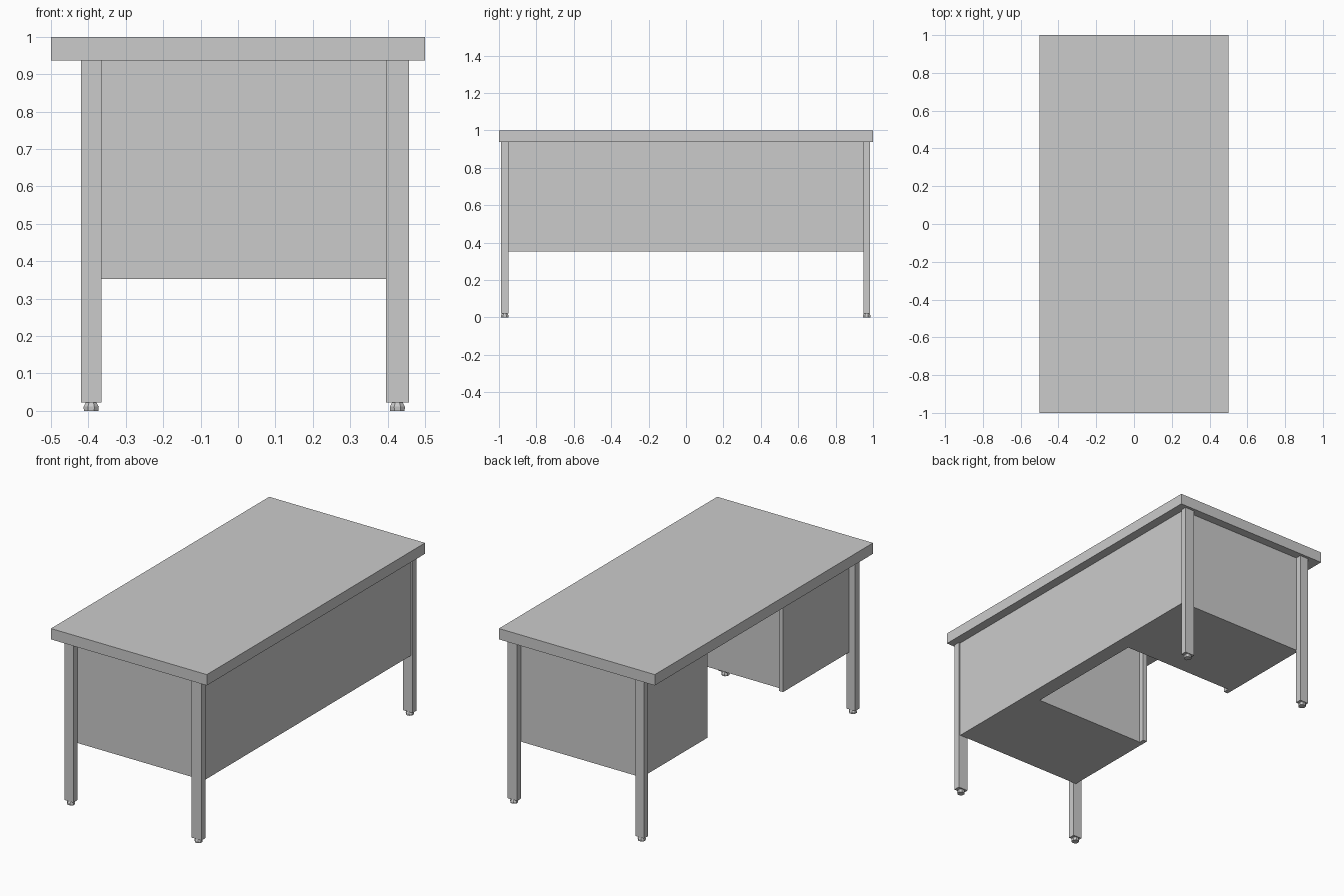
import bpy, bmesh, math

if "Cube" in bpy.data.objects:
    bpy.data.objects.remove(bpy.data.objects["Cube"])


def finish(name, bm):
    bmesh.ops.recalc_face_normals(bm, faces=bm.faces[:])
    mesh = bpy.data.meshes.new(name)
    bm.to_mesh(mesh)
    bm.free()
    obj = bpy.data.objects.new(name, mesh)
    bpy.context.collection.objects.link(obj)
    return obj


def extrude_outline(name, points, z0, z1):
    """Extrude a flat xy outline from z0 up to z1."""
    bm = bmesh.new()
    face = bm.faces.new([bm.verts.new((x, y, z0)) for x, y in points])
    res = bmesh.ops.extrude_face_region(bm, geom=[face])
    for v in res["geom"]:
        if isinstance(v, bmesh.types.BMVert):
            v.co.z = z1
    return finish(name, bm)


def box(name, x0, x1, y0, y1, z0, z1):
    return extrude_outline(name, [(x0, y0), (x1, y0), (x1, y1), (x0, y1)], z0, z1)


def foot(name, x, y):
    """Low eight-sided foot with a narrower neck."""
    bm = bmesh.new()
    rings = []
    for r, z in [(0.021, 0.0), (0.022, 0.011), (0.015, 0.023)]:
        rings.append([bm.verts.new((x + r * math.cos((i + 0.5) * math.pi / 4),
                                    y + r * math.sin((i + 0.5) * math.pi / 4), z))
                      for i in range(8)])
    for a, b in zip(rings, rings[1:]):
        for i in range(8):
            j = (i + 1) % 8
            bm.faces.new((a[i], a[j], b[j], b[i]))
    bm.faces.new(rings[0])
    bm.faces.new(rings[-1])
    return finish(name, bm)


UNDER, BODY_Z = 0.937, 0.353

# Table top
box("table_top", -0.5, 0.5, -1, 1, UNDER, 1)

# U-shaped body: two drawer pedestals joined by the long back panel
extrude_outline("desk_body", [
    (0.447, -0.95), (0.447, 0.95), (-0.355, 0.95), (-0.355, 0.38),
    (0.36, 0.38), (0.36, -0.375), (-0.355, -0.375), (-0.355, -0.95)],
    BODY_Z, UNDER)

# Drawer fronts, slightly wider than the pedestals
box("drawer_front_a", -0.381, -0.355, -0.95, -0.345, BODY_Z, UNDER)
box("drawer_front_b", -0.381, -0.355, 0.345, 0.95, BODY_Z, UNDER)

# Legs and feet at the four corners
for xn, x0, x1 in [("left", -0.42, -0.365), ("right", 0.395, 0.457)]:
    for yn, y0, y1 in [("front", -0.988, -0.95), ("back", 0.948, 0.984)]:
        box(f"{yn}_{xn}_leg", x0, x1, y0, y1, 0.022, UNDER)
        foot(f"{yn}_{xn}_foot", (x0 + x1) / 2, (y0 + y1) / 2)
